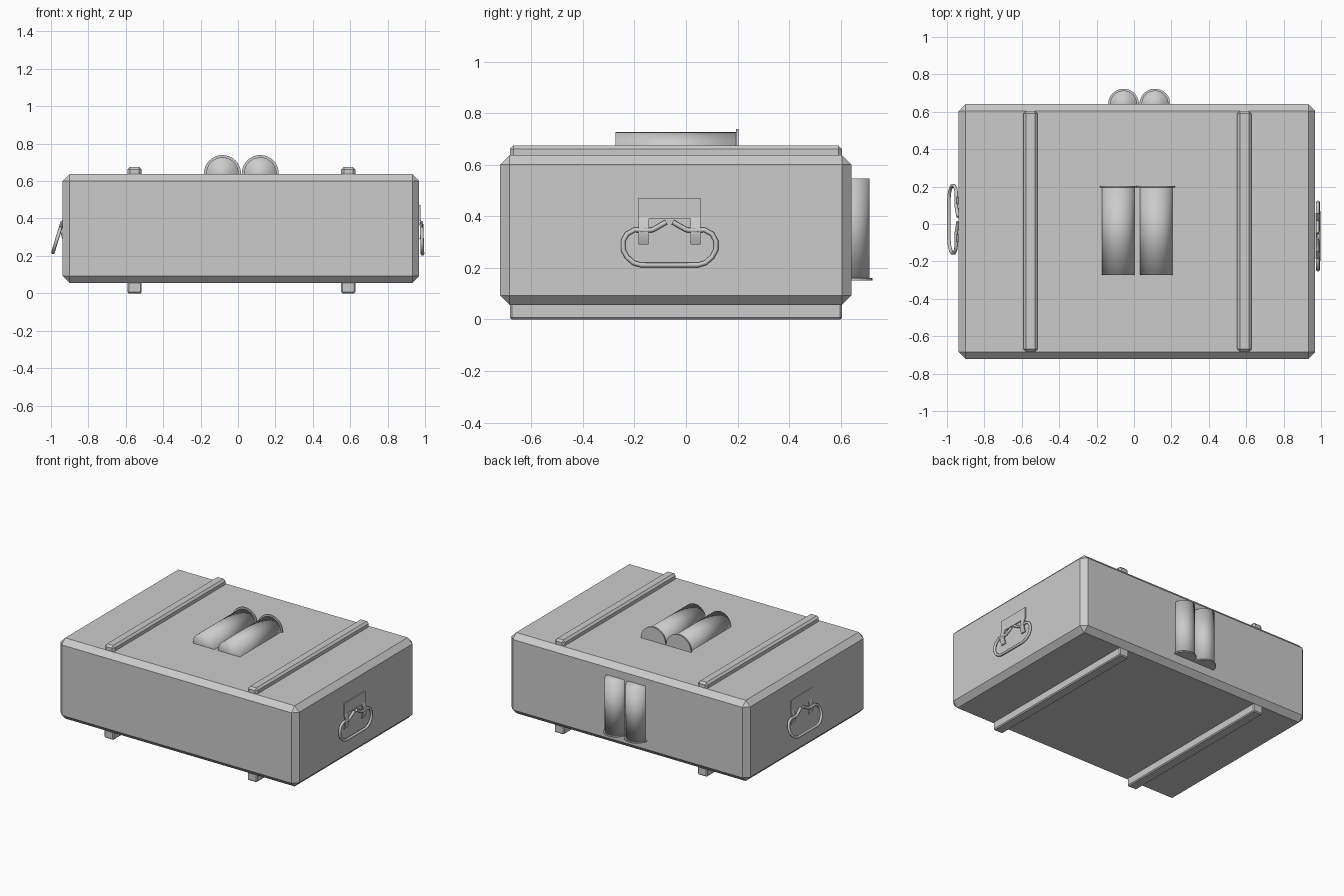
import bpy, bmesh
from math import pi, cos, sin, radians
from mathutils import Matrix, Vector

if "Cube" in bpy.data.objects:
    bpy.data.objects.remove(bpy.data.objects["Cube"])


def add_mesh(name, bm, matrix=Matrix(), smooth=None):
    bmesh.ops.recalc_face_normals(bm, faces=bm.faces)
    me = bpy.data.meshes.new(name)
    bm.to_mesh(me)
    bm.free()
    me.transform(matrix)
    ob = bpy.data.objects.new(name, me)
    bpy.context.collection.objects.link(ob)
    if smooth:
        me.shade_smooth()
    return ob


def box(name, lo, hi, bevel=0.0, matrix=Matrix()):
    lo, hi = Vector(lo), Vector(hi)
    bm = bmesh.new()
    bmesh.ops.create_cube(bm, size=1)
    for v in bm.verts:
        v.co = Vector(v.co[i] * (hi[i] - lo[i]) + (hi[i] + lo[i]) / 2 for i in range(3))
    if bevel:
        bmesh.ops.bevel(bm, geom=bm.edges[:], offset=bevel, segments=1, affect='EDGES')
    return add_mesh(name, bm, matrix)


def prism(name, profile, y0, y1, matrix, smooth=False):
    """Closed x-z profile extruded along y."""
    bm = bmesh.new()
    face = bm.faces.new([bm.verts.new((x, y0, z)) for x, z in profile])
    ext = bmesh.ops.extrude_face_region(bm, geom=[face])
    bmesh.ops.translate(bm, vec=(0, y1 - y0, 0),
                        verts=[g for g in ext['geom'] if isinstance(g, bmesh.types.BMVert)])
    return add_mesh(name, bm, matrix, smooth)


def dome(radius):
    """Half-round profile whose foot is sunk into the case."""
    arc = [(radius * cos(pi * i / 20), radius * sin(pi * i / 20)) for i in range(21)]
    return [(radius, -0.035)] + arc + [(-radius, -0.035)]


# Chamfered case
box("case_body", (-0.937, -0.722, 0.056), (0.969, 0.642, 0.638), 0.037)

# Slats on the lid and runners underneath
for side, x in (("left", -0.553), ("right", 0.59)):
    box(f"lid_slat_{side}", (x - 0.038, -0.683, 0.61), (x + 0.038, 0.605, 0.676), 0.014)
    box(f"base_runner_{side}", (x - 0.038, -0.683, 0.0), (x + 0.038, 0.605, 0.08), 0.007)


# Paired half-round tubes with a thin end flange
def tube_pair(name, matrix):
    for side, x in (("left", -0.101), ("right", 0.101)):
        m = matrix @ Matrix.Translation((x, 0, 0))
        prism(f"{name}_tube_{side}", dome(0.087), -0.237, 0.237, m, True)
        prism(f"{name}_flange_{side}", dome(0.099), 0.23, 0.24, m)


tube_pair("lid", Matrix.Translation((0.018, -0.036, 0.64)))
tube_pair("back", Matrix.Translation((0.028, 0.641, 0.351))
          @ Matrix.Rotation(-pi / 2, 4, 'X') @ Matrix.Scale(0.83, 4))


# Carry handle: plate, two curled hooks and an open wire ring (local x points outward)
def handle(name, matrix, tilt):
    box(f"{name}_plate", (-0.008, -0.12, 0.39), (0.008, 0.12, 0.472), 0, matrix)
    n = 10
    outer = [(0.008 + 0.012 * sin(pi * i / n), 0.395 - 0.105 * i / n) for i in range(n + 1)]
    hook = outer + [(x - 0.007, z) for x, z in reversed(outer)]
    for side, y in (("a", -0.12), ("b", 0.081)):
        prism(f"{name}_hook_{side}", hook, y, y + 0.039, matrix)

    half = [(0.013, 0.378), (0.035, 0.365), (0.065, 0.348), (0.09, 0.345), (0.135, 0.348),
            (0.165, 0.332), (0.18, 0.305), (0.18, 0.27), (0.165, 0.242), (0.14, 0.22),
            (0.11, 0.211)]
    path = half + [(-y, z) for y, z in reversed(half)]
    cu = bpy.data.curves.new(f"{name}_ring", 'CURVE')
    cu.dimensions = '3D'
    cu.bevel_depth = 0.0095
    cu.bevel_resolution = 2
    cu.use_fill_caps = True
    sp = cu.splines.new('POLY')
    sp.points.add(len(path) - 1)
    for p, (y, z) in zip(sp.points, path):
        p.co = (0, y, z - 0.37, 1)
    ob = bpy.data.objects.new(f"{name}_ring", cu)
    bpy.context.collection.objects.link(ob)
    ob.matrix_world = matrix @ Matrix.Translation((0.012, 0, 0.37)) @ Matrix.Rotation(-tilt, 4, 'Y')


handle("right_handle", Matrix.Translation((0.969, -0.064, 0)), radians(2))
handle("left_handle", Matrix.Translation((-0.931, 0.025, 0)) @ Matrix.Rotation(pi, 4, 'Z'), radians(17))
